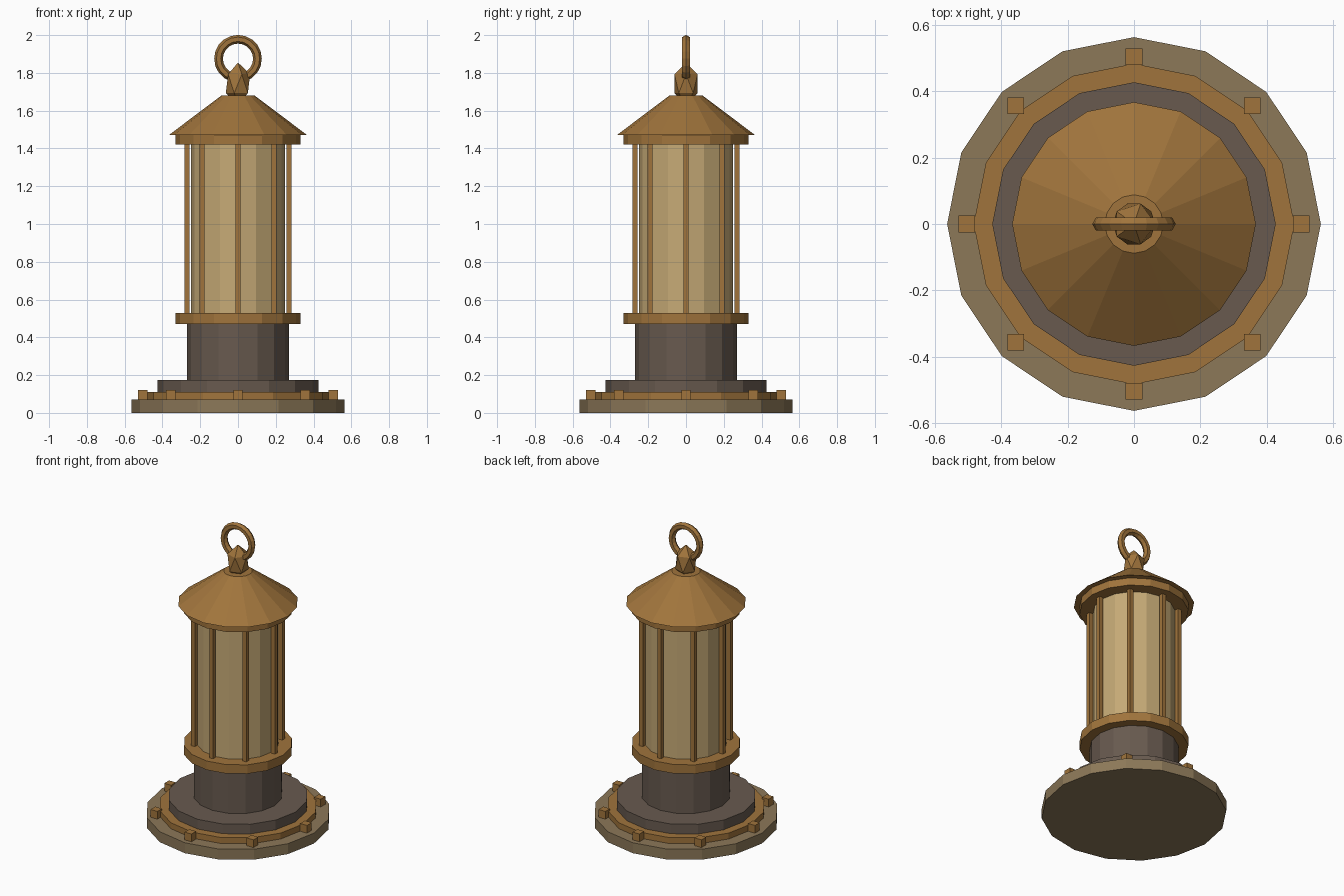
import bpy, math

if "Cube" in bpy.data.objects:
    bpy.data.objects.remove(bpy.data.objects["Cube"])


def material(name, rgb):
    m = bpy.data.materials.new(name)
    m.diffuse_color = (*rgb, 1)
    m.use_nodes = True
    m.node_tree.nodes["Principled BSDF"].inputs["Base Color"].default_value = m.diffuse_color
    return m


STONE = material("stone tan", (0.262, 0.188, 0.098))
BRASS = material("aged brass", (0.352, 0.175, 0.045))
IRON = material("dark iron", (0.138, 0.102, 0.078))
GLASS = material("warm glass", (0.56, 0.40, 0.18))


def finish(name, mat):
    o = bpy.context.object
    o.name = name
    o.data.materials.append(mat)
    return o


def drum(name, z0, z1, r0, mat, r1=None, sides=16):
    bpy.ops.mesh.primitive_cone_add(vertices=sides, radius1=r0,
                                    radius2=r0 if r1 is None else r1,
                                    depth=z1 - z0, location=(0, 0, (z0 + z1) / 2))
    return finish(name, mat)


def boxes_around(name, count, r, width, z0, z1, mat):
    for i in range(count):
        a = 2 * math.pi * i / count
        bpy.ops.mesh.primitive_cube_add(
            size=1, location=(r * math.cos(a), r * math.sin(a), (z0 + z1) / 2))
        o = finish(f"{name}_{i + 1}", mat)
        o.scale = (width, width, z1 - z0)


# Stepped base
drum("base_plate", 0, 0.07, 0.563, STONE)
drum("base_brass_band", 0.07, 0.11, 0.483, BRASS)
drum("base_step", 0.11, 0.175, 0.427, IRON)
boxes_around("base_bolt", 8, 0.504, 0.05, 0.07, 0.122, BRASS)

# Body, glass and cage
drum("fuel_body", 0.175, 0.47, 0.27, IRON)
drum("lower_collar", 0.47, 0.53, 0.332, BRASS)
drum("glass_cylinder", 0.53, 1.42, 0.25, GLASS)
boxes_around("cage_rod", 8, 0.27, 0.028, 0.52, 1.43, BRASS)
drum("upper_collar", 1.42, 1.47, 0.332, BRASS)

# Conical roof
drum("roof", 1.47, 1.68, 0.367, BRASS, r1=0.088)

# Faceted finial
bpy.ops.mesh.primitive_ico_sphere_add(subdivisions=1, radius=0.072,
                                      location=(0, 0, 1.743))
finish("finial", BRASS).scale.z = 1.55

# Hanging ring
bpy.ops.mesh.primitive_torus_add(major_segments=20, minor_segments=6,
                                 major_radius=0.103, minor_radius=0.023,
                                 location=(0, 0, 1.875),
                                 rotation=(math.pi / 2, 0, 0))
finish("hanging_ring", BRASS)
